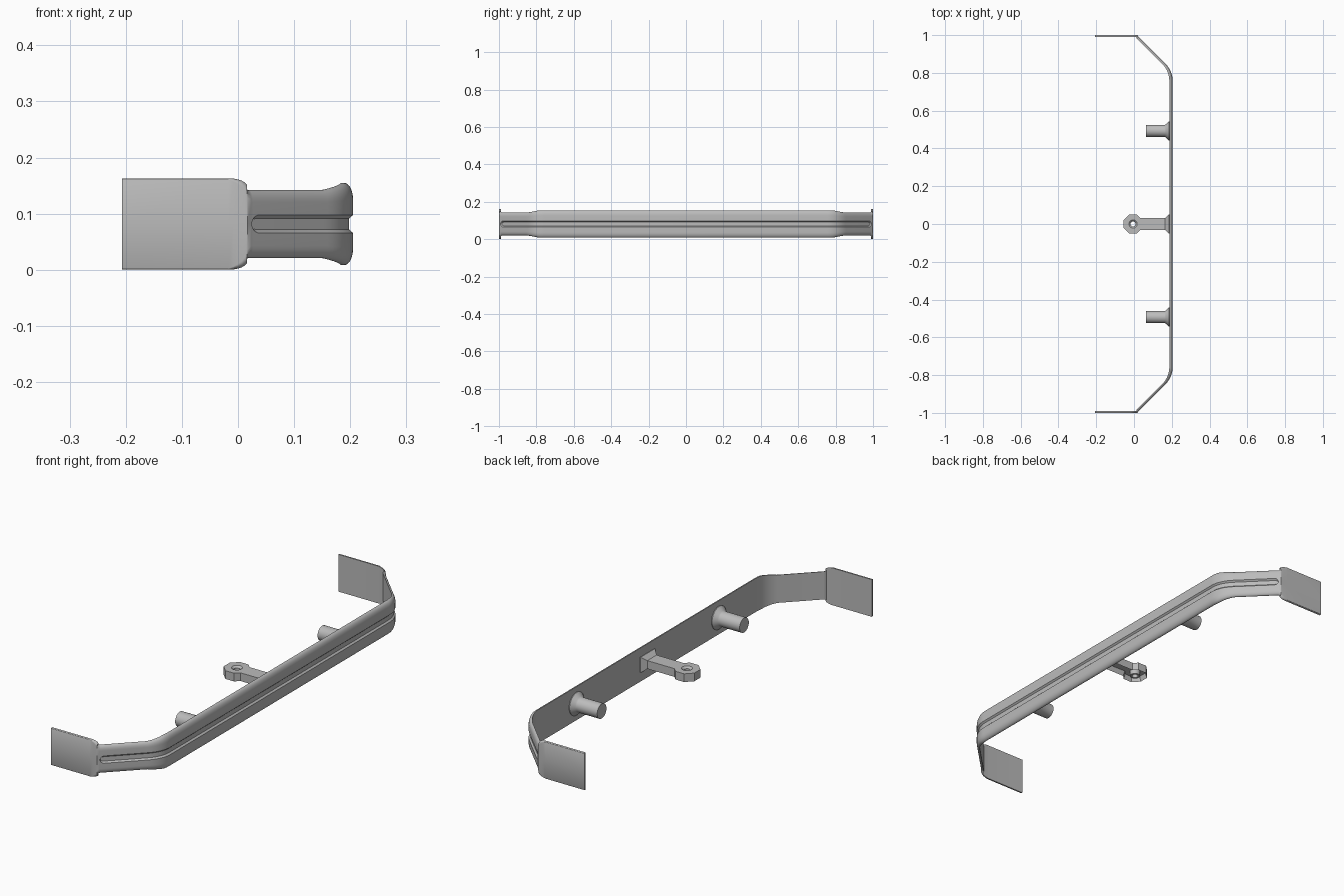
import bpy, bmesh, math
from mathutils import Matrix, Vector

if "Cube" in bpy.data.objects:
    bpy.data.objects.remove(bpy.data.objects["Cube"])

MID = 0.0815  # height of the bar's centre line

grey = bpy.data.materials.new("plain_grey")
grey.use_nodes = True
grey.diffuse_color = (0.5, 0.5, 0.5, 1)
grey.node_tree.nodes["Principled BSDF"].inputs["Base Color"].default_value = (0.5, 0.5, 0.5, 1)


def finish(bm, name, smooth=True):
    bmesh.ops.remove_doubles(bm, verts=bm.verts, dist=1e-5)
    bmesh.ops.recalc_face_normals(bm, faces=bm.faces)
    mesh = bpy.data.meshes.new(name)
    bm.to_mesh(mesh)
    bm.free()
    mesh.materials.append(grey)
    obj = bpy.data.objects.new(name, mesh)
    bpy.context.collection.objects.link(obj)
    if smooth:
        bpy.ops.object.select_all(action='DESELECT')
        obj.select_set(True)
        bpy.context.view_layer.objects.active = obj
        bpy.ops.object.shade_smooth_by_angle(angle=math.radians(32))
    return obj


def loft(bm, rings, close=False):
    """Skin closed rings of points; close joins the last ring to the first."""
    rows = [[bm.verts.new(p) for p in ring] for ring in rings]
    pairs = list(zip(rows, rows[1:])) + ([(rows[-1], rows[0])] if close else [])
    for a, b in pairs:
        for i in range(len(a)):
            j = (i + 1) % len(a)
            bm.faces.new((a[i], a[j], b[j], b[i]))
    return rows


def circle(radius, height, sides=32):
    return [Vector((radius * math.cos(k * math.tau / sides),
                    radius * math.sin(k * math.tau / sides), height)) for k in range(sides)]


# Bar: one section swept from the end plate to the middle, then mirrored
def section(h, t, r, g, depth):
    """Half heights and depths: flat back, rounded front edges, central groove."""
    upper = [(t - depth, g * 0.6), (t, g)]
    for k in range(7):
        a = math.pi / 2 * k / 6
        upper.append((t * 0.1 + t * 0.9 * math.cos(a), h - r + r * math.sin(a)))
    upper.append((0, h))
    return upper + [(d, -z) for d, z in reversed(upper)]


# Stations: x, y, half height, thickness, edge rounding, groove half width
stations = [(-0.207, -1, 0.0815, 0.009, 0.002, 0)]
for k in range(7):  # rounded plate corners
    a = math.pi / 2 * k / 6
    stations.append((-0.017 + 0.034 * math.sin(a), -1,
                     0.066 + 0.0155 * math.cos(a), 0.009 + 0.0005 * k, 0.002 + 0.003 * k, 0))
stations.append((0.024, -0.992, 0.061, 0.013, 0.022, 0))
for dx, g in ((0.003, 0.009), (0.007, 0.014), (0.012, 0.016)):  # groove end
    stations.append((0.024 + dx, -0.992 + dx, 0.061, 0.013, 0.022, g))
p0, p1, p2 = Vector((0.16, -0.856)), Vector((0.205, -0.811)), Vector((0.205, -0.757))
for k in range(11):  # bend into the long straight
    s = k / 10
    p = p0 * (1 - s) ** 2 + p1 * 2 * s * (1 - s) + p2 * s * s
    rise = min(1, s * 1.4)
    stations.append((p.x, p.y, 0.061 + 0.0125 * rise, 0.013 + 0.005 * rise, 0.022 + 0.007 * rise, 0.016))
stations.append((0.205, 0, 0.0735, 0.018, 0.029, 0.016))

rings = []
for i, (x, y, h, t, r, g) in enumerate(stations):
    here = Vector((x, y))
    before = Vector(stations[i - 1][:2]) if i else here
    after = Vector(stations[i + 1][:2]) if i + 1 < len(stations) else here
    tangent = ((here - before).normalized() + (after - here).normalized()).normalized()
    normal = Vector((tangent.y, -tangent.x))
    ring = []
    for d, z in section(h, t, r, g, 0.007 if g else 0):
        q = here + normal * (d - t)
        ring.append((q.x, q.y, MID + z))
    rings.append(ring)
bm = bmesh.new()
rows = loft(bm, rings)
bm.faces.new(rows[0])
bar = finish(bm, "bumper_bar")
mirror = bar.modifiers.new("other_half", 'MIRROR')
mirror.use_axis = (False, True, False)

# Round mounting studs with flared feet
for side, y in (("right", -0.493), ("left", 0.493)):
    bm = bmesh.new()
    profile = [(0.032, 0.063), (0.032, 0.163), (0.035, 0.168), (0.05, 0.184), (0.05, 0.19)]
    rows = loft(bm, [circle(r, x) for r, x in profile])
    bm.faces.new(rows[0])
    bm.faces.new(rows[-1])
    bm.transform(Matrix.Translation((0, y, MID)) @ Matrix.Rotation(math.pi / 2, 4, 'Y'))
    finish(bm, "mounting_stud_" + side)

# Central arm: octagonal eye and straight shank, hollow underneath
HALF, EYE = 0.018, -0.005
half_outline = [(0.17, 0.032), (EYE + 0.039, 0.032), (EYE + 0.021, 0.05),
                (EYE - 0.021, 0.05), (EYE - 0.05, 0.021)]
outline = half_outline + [(x, -y) for x, y in reversed(half_outline)]
bm = bmesh.new()
rows = loft(bm, [[(x, y, MID + z) for x, y in outline] for z in (-HALF, HALF)])
under = bm.faces.new(rows[0])
bm.faces.new(rows[1])
bmesh.ops.recalc_face_normals(bm, faces=bm.faces)
bmesh.ops.inset_region(bm, faces=[under], thickness=0.008)
bmesh.ops.translate(bm, verts=under.verts, vec=(0, 0, 0.022))
arm = finish(bm, "coupling_arm", smooth=False)

# Hole through the eye, lined by a countersunk sleeve
bm = bmesh.new()
rows = loft(bm, [circle(0.022, z) for z in (-0.06, 0.06)])
for row in rows:
    bm.faces.new(row)
bm.transform(Matrix.Translation((EYE, 0, MID)))
cutter = finish(bm, "eye_hole_cutter", smooth=False)
cutter.hide_render = True
cutter.hide_set(True)
cut = arm.modifiers.new("eye_hole", 'BOOLEAN')
cut.object = cutter
cut.solver = 'EXACT'

bm = bmesh.new()
profile = [(0.022, HALF), (0.013, HALF - 0.008), (0.013, -HALF), (0.022, -HALF)]
loft(bm, [circle(r, z) for r, z in profile], close=True)
bm.transform(Matrix.Translation((EYE, 0, MID)))
finish(bm, "eye_sleeve")

# Flared rectangular foot of the arm
bm = bmesh.new()
rows = loft(bm, [[(x, sy * w, MID + sz * h) for sy, sz in ((-1, -1), (1, -1), (1, 1), (-1, 1))]
                 for x, w, h in ((0.165, 0.032, HALF), (0.185, 0.05, 0.034), (0.19, 0.05, 0.034))])
bm.faces.new(rows[0])
bm.faces.new(rows[-1])
finish(bm, "arm_foot", smooth=False)
